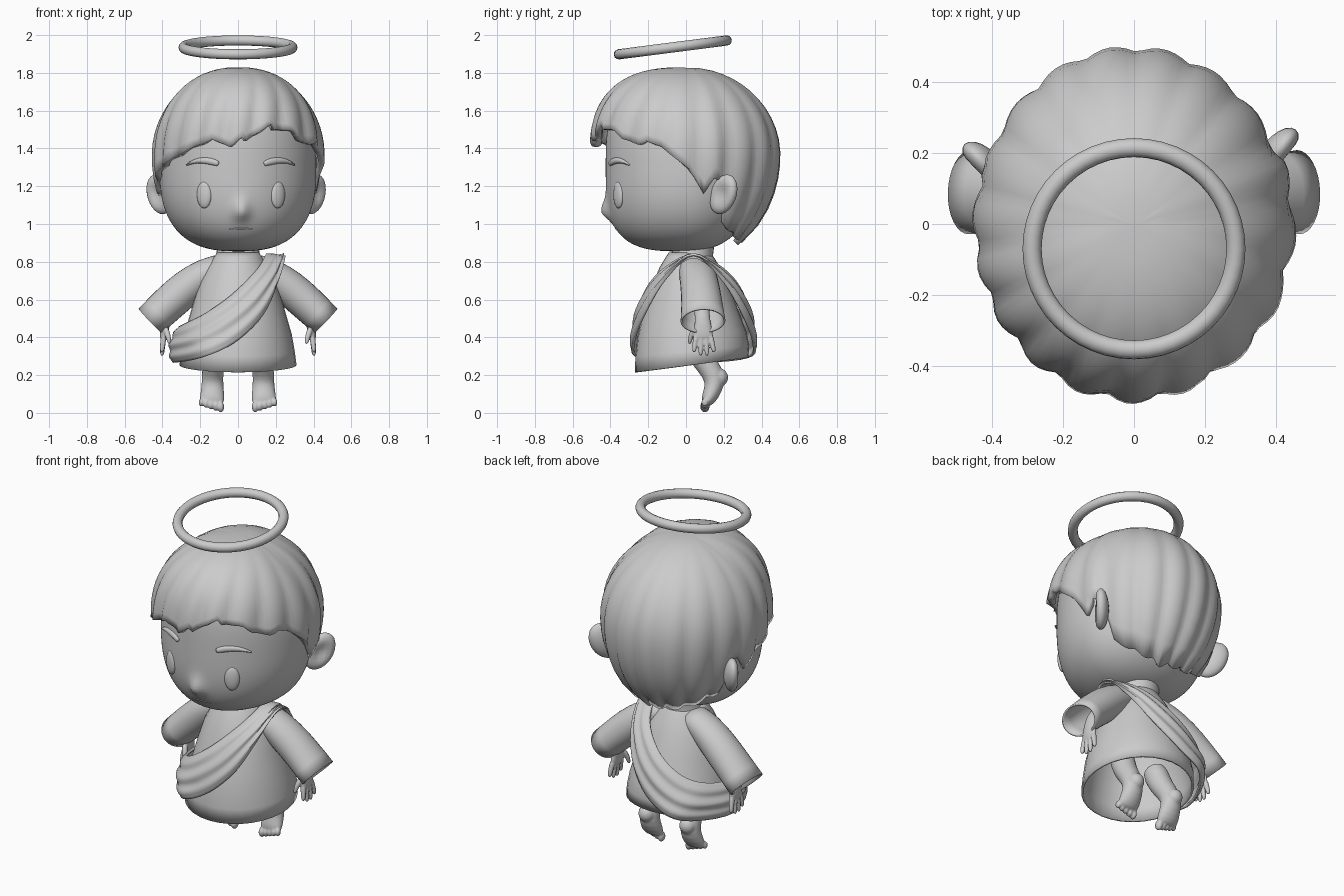
import bpy, bmesh, math
from mathutils import Vector, Matrix

if "Cube" in bpy.data.objects:
    bpy.data.objects.remove(bpy.data.objects["Cube"])

YAW = Matrix.Rotation(math.radians(2.5), 4, 'Z')   # head is turned slightly


def make(name, verts, faces, mat=None):
    me = bpy.data.meshes.new(name)
    me.from_pydata([tuple(v) for v in verts], [], faces)
    bm = bmesh.new()
    bm.from_mesh(me)
    bmesh.ops.recalc_face_normals(bm, faces=bm.faces)
    bm.to_mesh(me)
    bm.free()
    if mat:
        me.transform(mat)
    ob = bpy.data.objects.new(name, me)
    bpy.context.collection.objects.link(ob)
    return ob


def grid(name, rings, close=True, caps=(False, False), mat=None, loop=False):
    """Skin a list of rings of points."""
    n, m = len(rings[0]), len(rings)
    verts = [p for r in rings for p in r]
    faces = []
    for i in range(m if loop else m - 1):
        k = (i + 1) % m
        for j in range(n if close else n - 1):
            j2 = (j + 1) % n
            faces.append((i * n + j, i * n + j2, k * n + j2, k * n + j))
    for end, on in zip((0, m - 1), caps):
        if on:
            verts.append(sum((Vector(p) for p in rings[end]), Vector()) / n)
            faces += [(end * n + j, end * n + (j + 1) % n, len(verts) - 1) for j in range(n)]
    return make(name, verts, faces, mat)


def loft(name, secs, u, n=12, caps=(True, True), side=1, mat=None):
    """Tube through (x, y, z, radius along u, other radius) sections."""
    P = [Vector((s[0] * side, s[1], s[2])) for s in secs]
    rings = []
    for i, s in enumerate(secs):
        t = (P[min(i + 1, len(P) - 1)] - P[max(i - 1, 0)]).normalized()
        a = Vector(u)
        a = (a - t * a.dot(t)).normalized()
        b = t.cross(a)
        rings.append([P[i] + a * s[3] * math.cos(q) + b * s[4] * math.sin(q)
                      for q in (2 * math.pi * j / n for j in range(n))])
    ob = grid(name, rings, caps=caps, mat=mat)
    ob.modifiers.new("smooth", 'SUBSURF').levels = 1
    return ob


def ball(name, c, r, rot=0, mat=Matrix(), dent=0, lean=0):
    bm = bmesh.new()
    bmesh.ops.create_uvsphere(bm, u_segments=20, v_segments=14, radius=1)
    for v in bm.verts:
        if v.co.y < 0:                               # hollow the front face
            v.co.y += dent * math.exp(-3.5 * (v.co.x ** 2 + v.co.z ** 2))
        v.co.x += lean * v.co.z
    me = bpy.data.meshes.new(name)
    bm.to_mesh(me)
    bm.free()
    me.transform(mat @ Matrix.Translation(c) @ Matrix.Rotation(rot, 4, 'Z') @ Matrix.Diagonal((*r, 1)))
    ob = bpy.data.objects.new(name, me)
    bpy.context.collection.objects.link(ob)
    return ob


def fuse(parts, voxel, name, rounds=3):
    """Join overlapping parts into one soft skin."""
    bpy.ops.object.select_all(action='DESELECT')
    for p in parts:
        p.select_set(True)
    bpy.context.view_layer.objects.active = parts[0]
    bpy.ops.object.join()
    parts[0].name = name
    md = parts[0].modifiers.new("skin", 'REMESH')
    md.mode, md.voxel_size, md.use_smooth_shade = 'VOXEL', voxel, True
    parts[0].modifiers.new("soften", 'SMOOTH').iterations = rounds


def solid(ob, t):
    md = ob.modifiers.new("thickness", 'SOLIDIFY')
    md.thickness, md.offset = t, -1


def lerp(tab, x):
    for a, b in zip(tab, tab[1:]):
        if x <= b[0]:
            f = max(0, (x - a[0]) / (b[0] - a[0]))
            return a[1] + (b[1] - a[1]) * f
    return tab[-1][1]


def sup(d, e):
    return max(0, 1 - min(1, abs(d)) ** e) ** (1 / e)


# Head: rounded form, fuller toward the chin, with a small nose bump
def head_pt(phi, z):
    d = (z - 1.3) / 0.445
    c = math.cos(phi)
    x = 0.415 * math.sin(phi) * sup(d, 2.6)
    if c <= 0:
        return Vector((x, -0.38 * c * sup(d, 2.3), z))
    dz = (z - 1.062) / (0.065 if z > 1.062 else 0.042)
    return Vector((x, -0.425 * c * sup(d, 3.3) - 0.04 * math.exp(-(x / 0.042) ** 2 - dz * dz), z))


def face_pt(x, z, off=0.0):
    p = head_pt(math.asin(x / (0.415 * sup((z - 1.3) / 0.445, 2.6))), z)
    return (p.x, p.y - off, z)


grid("head", [[head_pt(2 * math.pi * j / 120, 1.3 - 0.4449 * math.cos(math.pi * i / 60)) for j in range(120)]
              for i in range(61)], caps=(True, True), mat=YAW)
loft("mouth", [(*face_pt(x, 0.977 - abs(x) * 0.06, -0.002), 0.005, 0.006) for x in (-0.06, -0.03, 0, 0.03, 0.06)],
     (0, 0, 1), 8, mat=YAW)
for s in (-1, 1):
    ball("eye", face_pt(s * 0.195, 1.155, -0.004), (0.042, 0.02, 0.072), s * 0.48, YAW)
    brow = [(0.12, 1.318, 0.016), (0.16, 1.333, 0.021), (0.21, 1.338, 0.017), (0.25, 1.332, 0.012), (0.285, 1.312, 0.005)]
    loft("eyebrow", [(*face_pt(x, z, 0.002), r, 0.014) for x, z, r in brow], (0, 0, 1), 8, side=s, mat=YAW)
    ball("ear", (s * 0.41, 0.18, 1.157), (0.085, 0.045, 0.105), s * 0.85, YAW, 0.8, s * 0.3)

# Hair: shell with strand ridges, cut at a height that varies round the head
EDGE = [(-180, .91), (-150, .93), (-130, .98), (-116, 1.02), (-111, 1.24), (-105, 1.24), (-99, 1.15), (-88, 1.22),
        (-75, 1.28), (-60, 1.33), (-40, 1.39), (-21, 1.45), (-9, 1.41), (0, 1.46), (3, 1.44), (12, 1.49), (21, 1.53),
        (24, 1.5), (38, 1.5), (45, 1.45), (58, 1.42), (63, 1.44), (72, 1.41), (90, 1.29), (99, 1.16), (105, 1.24),
        (111, 1.23), (117, 1.01), (130, .96), (150, .92), (165, .9), (180, .91)]


def hair_pt(deg, t):
    phi = math.radians(deg)
    ze = lerp(EDGE, deg)
    if abs(deg) > 117:
        ze += 0.025 * (0.5 - abs(math.sin(phi * 9 + 0.9)))
    z = 1.83 - (1.83 - ze) * t ** 1.8
    front = max(0, math.cos(phi))
    d = (z - 1.37) / (0.46 if z > 1.37 else 0.58)
    swirl = phi * 9 + (0.9 + 1.2 * front) * t            # fringe strands sweep sideways
    r = sup(d, 2 + 0.7 * front) * (1 + 0.052 * t * (abs(math.sin(swirl)) - 0.6))
    if abs(deg) < 111:
        r *= 1 + 0.02 * t                                # fringe layer sits over the back
    return Vector((0.442 * r * math.sin(phi), -(0.49 if front else 0.497) * r * math.cos(phi), z))


hair = grid("hair", [[hair_pt(-180 + 3 * j, i / 18) for j in range(120)] for i in range(1, 19)],
            caps=(True, False), mat=YAW)
solid(hair, 0.035)

# Halo
bpy.ops.mesh.primitive_torus_add(major_radius=0.288, minor_radius=0.027, major_segments=48, minor_segments=12,
                                 location=(0, -0.07, 1.935), rotation=(math.radians(7.3), 0, 0))
bpy.context.object.name = "halo"

# Neck
loft("neck", [(0, 0.03, 0.76, 0.14, 0.13), (0, 0.03, 0.83, 0.12, 0.115), (0, 0.045, 0.88, 0.11, 0.105),
              (0, 0.07, 1.0, 0.11, 0.1)], (1, 0, 0), 16)

# Robe: open skirt (height, half width, front, back), hem rising to the rear
ROBE = [(.215, .31, -.27, .33), (.3, .3, -.268, .335), (.4, .285, -.257, .32), (.5, .26, -.235, .292),
        (.6, .232, -.205, .257), (.7, .2, -.17, .217), (.77, .163, -.14, .182), (.82, .13, -.11, .15),
        (.85, .11, -.09, .13)]
rings = []
for z, rx, f, b in ROBE:
    ring = []
    for j in range(32):
        a = 2 * math.pi * j / 32
        y = (f + b) / 2 - (b - f) / 2 * math.cos(a)
        ring.append((rx * math.sin(a), y, z + (y + 0.27) * 0.13 * max(0, 1 - (z - 0.215) / 0.3)))
    rings.append(ring)
solid(grid("robe", rings), 0.012)

# Sash: band looped from one shoulder to the opposite hip (upper edge, lower edge)
HALF = [((.15, .04, .845), (.24, .04, .83)), ((.1, -.12, .76), (.215, -.11, .70)), ((-.03, -.205, .63), (.135, -.225, .52)),
        ((-.17, -.195, .53), (-.02, -.285, .37)), ((-.27, -.105, .48), (-.2, -.25, .29)), ((-.31, .04, .46), (-.345, .04, .265))]
back = [tuple((p[0], 0.08 - p[1], p[2]) for p in e) for e in HALF[-2:0:-1]]
ctrl = [[Vector(p) for p in e] for e in HALF + back]
N = len(ctrl)


def spline(k, i, t):
    a, b, c, d = (ctrl[(i + o) % N][k] for o in (-1, 0, 1, 2))
    return 0.5 * (2 * b + (c - a) * t + (2 * a - 5 * b + 4 * c - d) * t * t + (3 * b - a - 3 * c + d) * t ** 3)


rows = []
for i in range(N):
    for q in range(5):
        U, L = spline(0, i, q / 5), spline(1, i, q / 5)
        row = []
        for j in range(19):
            v = j / 18
            p = U.lerp(L, v)
            out = Vector((p.x, p.y - 0.04, 0)).normalized()
            row.append(p + out * (0.03 * math.sin(math.pi * v) + 0.012 * math.sin(3 * math.pi * v) ** 2))
        rows.append(row)
solid(grid("sash", rows, close=False, loop=True), 0.015)

for s in (-1, 1):
    # Sleeves, open at the cuff
    slv = loft("sleeve", [(.08, .05, .775, .09, .07), (.17, .06, .74, .1, .085), (.27, .075, .665, .106, .1),
                          (.37, .085, .577, .111, .098), (.464, .09, .487, .122, .092)],
               (0, 1, 0), 16, (False, False), s)
    solid(slv, 0.01)
    # Forearm, palm and fingers
    hand = [loft("forearm", [(.3, .08, .62, .045, .04), (.37, .085, .53, .04, .035), (.39, .09, .46, .045, .026),
                             (.393, .09, .41, .058, .022), (.393, .092, .385, .052, .018)], (0, 1, 0), side=s)]
    for y0, y1, z in ((.053, .043, .32), (.08, .077, .303), (.105, .111, .303), (.13, .147, .32)):
        hand.append(loft("finger", [(.393, y0, .41, .016, .018), (.398, (y0 + y1) / 2, .37, .015, .016),
                                    (.402, y1, z + .012, .013, .014), (.402, y1, z, .007, .007)], (0, 1, 0), 8, side=s))
    hand.append(loft("thumb", [(.385, .05, .45, .018, .018), (.37, .025, .41, .017, .017), (.362, .018, .365, .01, .01)],
                     (0, 1, 0), 8, side=s))
    fuse(hand, 0.005, "hand", 2)
    # Legs with the feet pointing down
    foot = [loft("leg", [(.115, .03, .42, .075, .075), (.125, .07, .31, .068, .068), (.132, .125, .235, .06, .06),
                         (.135, .155, .18, .058, .062), (.135, .145, .125, .062, .05), (.137, .12, .075, .07, .042),
                         (.139, .105, .045, .062, .025)], (1, 0, 0), side=s),
            ball("heel", (s * .135, .172, .187), (.048, .052, .05))]
    for k in range(5):
        r = 0.03 - 0.002 * k
        foot.append(ball("toe", (s * (.091 + .026 * k), .1, .032 + .006 * k), (r * .6, r * .85, r)))
    fuse(foot, 0.006, "leg", 2)

# Smooth shading, creases kept
bpy.ops.object.select_all(action='SELECT')
bpy.context.view_layer.objects.active = hair
bpy.ops.object.shade_smooth_by_angle(angle=math.radians(45))
